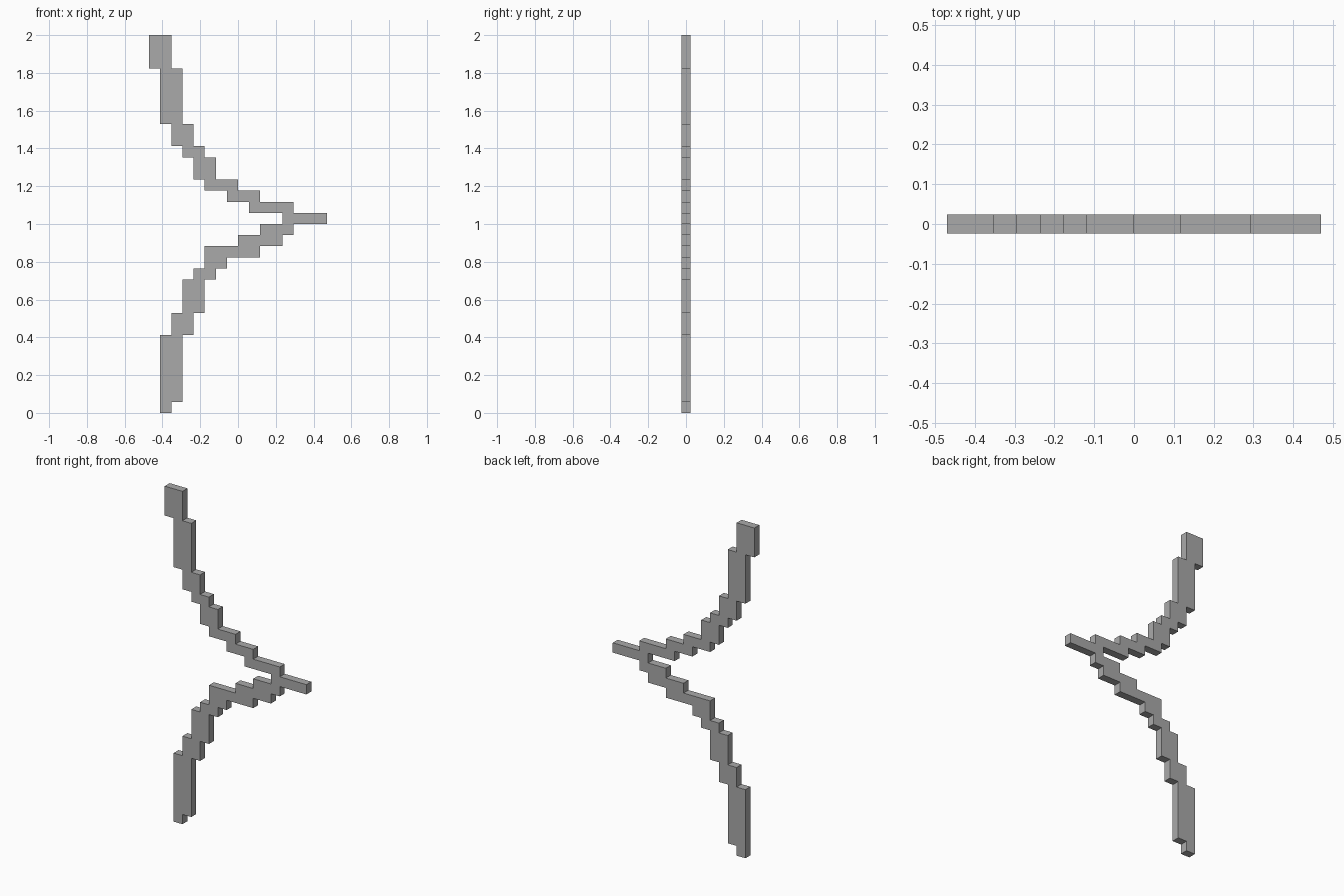
import bpy
import bmesh

cube = bpy.data.objects.get("Cube")
if cube:
    bpy.data.objects.remove(cube, do_unlink=True)

UNIT = 2 / 34          # size of one stair step
HALF_DEPTH = 0.4 * UNIT

# Bands of the stepped strip, bottom to top: (top row, left column, right column)
BANDS = [
    (1, 1, 2), (7, 1, 3), (9, 2, 4), (12, 3, 5), (13, 4, 6), (14, 5, 7),
    (15, 5, 10), (16, 8, 12), (17, 10, 13),              # lower arm
    (18, 12, 16),                                        # pointed tip
    (19, 9, 13), (20, 7, 10), (21, 5, 8), (23, 4, 6),
    (24, 3, 5), (26, 2, 4), (31, 1, 3), (34, 0, 2),      # upper arm
]


def stepped_outline(bands):
    """Closed outline: up the right side, then down the left side."""
    right, left, bottom = [], [], 0
    for top, x0, x1 in bands:
        right += [(x1, bottom), (x1, top)]
        left += [(x0, bottom), (x0, top)]
        bottom = top
    points = right + left[::-1]
    # Drop the points that lie inside a straight run
    return [p for i, p in enumerate(points)
            if not points[i - 1][0] == p[0] == points[(i + 1) % len(points)][0]]


def make_material(name, color):
    mat = bpy.data.materials.new(name)
    mat.use_nodes = True
    mat.diffuse_color = color
    mat.node_tree.nodes["Principled BSDF"].inputs["Base Color"].default_value = color
    return mat


# Stepped strip: outline face extruded through its depth
bm = bmesh.new()
verts = [bm.verts.new(((x - 8) * UNIT, -HALF_DEPTH, z * UNIT))
         for x, z in stepped_outline(BANDS)]
front = bm.faces.new(verts)
back = bmesh.ops.extrude_face_region(bm, geom=[front], use_keep_orig=True)
moved = [g for g in back["geom"] if isinstance(g, bmesh.types.BMVert)]
bmesh.ops.translate(bm, verts=moved, vec=(0, 2 * HALF_DEPTH, 0))
bmesh.ops.recalc_face_normals(bm, faces=bm.faces[:])

mesh = bpy.data.meshes.new("stepped_strip")
bm.to_mesh(mesh)
bm.free()
mesh.materials.append(make_material("plain grey", (0.4, 0.4, 0.4, 1)))
strip = bpy.data.objects.new("stepped_strip", mesh)
bpy.context.collection.objects.link(strip)
